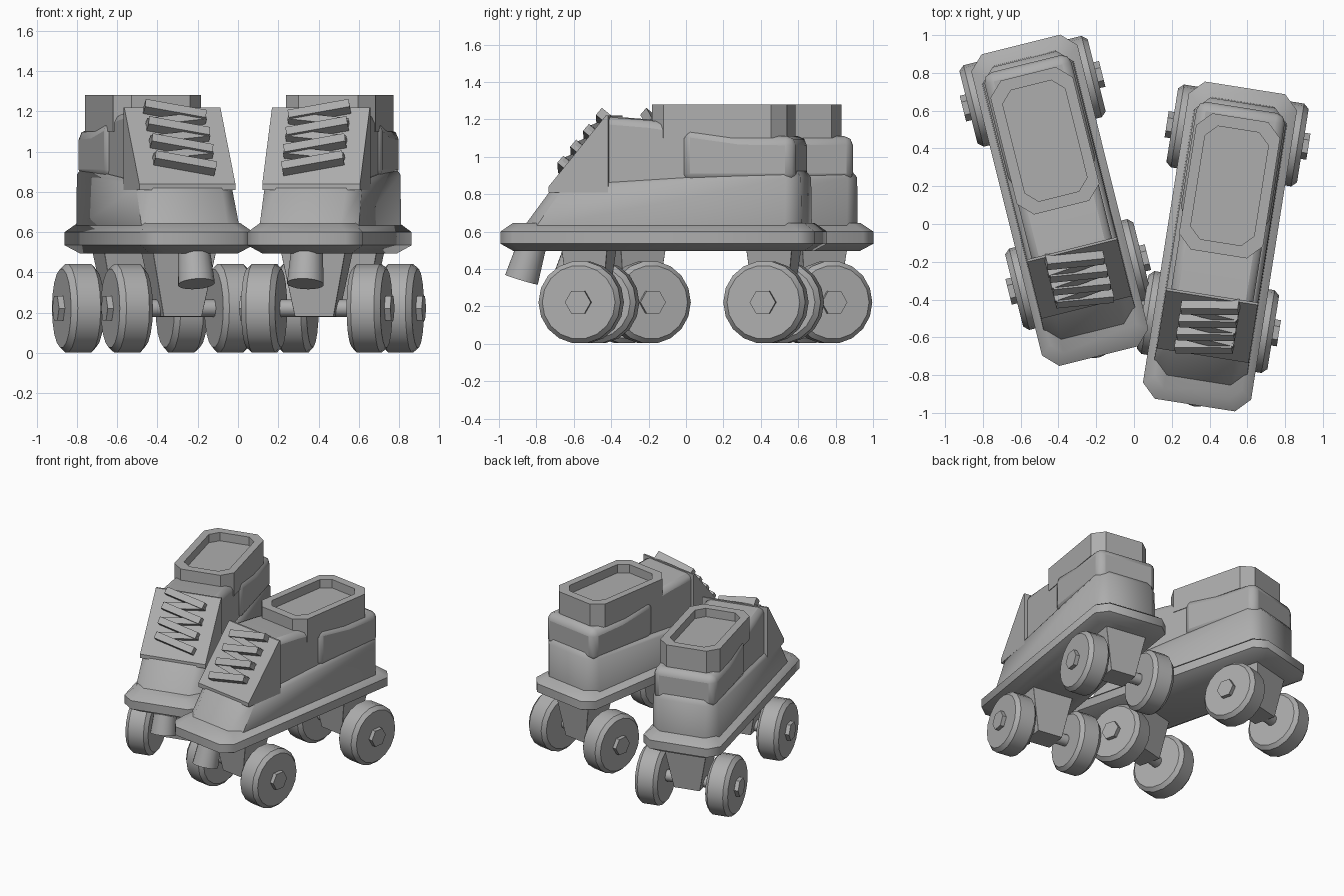
import bpy, bmesh, math
from mathutils import Matrix, Vector

cube = bpy.data.objects.get("Cube")
if cube:
    bpy.data.objects.remove(cube)

grey = bpy.data.materials.new("plain_grey")
grey.use_nodes = True
grey.diffuse_color = (0.42, 0.42, 0.42, 1)
grey.node_tree.nodes["Principled BSDF"].inputs["Base Color"].default_value = (0.42, 0.42, 0.42, 1)


def finish(bm, name, place, smooth=0, bevel=0):
    """Turn a bmesh into a placed object with optional bevel and smoothing."""
    bmesh.ops.recalc_face_normals(bm, faces=bm.faces)
    mesh = bpy.data.meshes.new(name)
    bm.to_mesh(mesh)
    bm.free()
    mesh.materials.append(grey)
    if smooth:
        mesh.shade_smooth()
        mesh.set_sharp_from_angle(angle=math.radians(smooth))
    obj = bpy.data.objects.new(name, mesh)
    bpy.context.collection.objects.link(obj)
    obj.matrix_world = place
    if bevel:
        mod = obj.modifiers.new("soft_edges", "BEVEL")
        mod.width = bevel
        mod.segments = 2
        mod.limit_method = "ANGLE"
        mod.angle_limit = math.radians(40)
    return obj


def loft(name, place, rings, smooth=0):
    """Stack chamfered rectangles: (front z, back z, half width, front y, back y, chamfer)."""
    bm = bmesh.new()
    loops = []
    for zf, zb, w, y0, y1, c in rings:
        half = [(w - c, y0), (w, y0 + c), (w, y1 - c), (w - c, y1)]
        outline = half + [(-x, y) for x, y in reversed(half)]
        loops.append([bm.verts.new((x, y, zf + (zb - zf) * (y - y0) / (y1 - y0)))
                      for x, y in outline])
    for a, b in zip(loops, loops[1:]):
        for i in range(len(a)):
            j = (i + 1) % len(a)
            bm.faces.new((a[i], a[j], b[j], b[i]))
    bm.faces.new(loops[0])
    bm.faces.new(loops[-1])
    return finish(bm, name, place, smooth)


def extrude_side(name, place, profile, w, smooth=0, bevel=0):
    """Extrude a side profile of (y, z) points across the width."""
    bm = bmesh.new()
    face = bm.faces.new([bm.verts.new((-w, y, z)) for y, z in profile])
    new = bmesh.ops.extrude_face_region(bm, geom=[face])["geom"]
    bmesh.ops.translate(bm, vec=(2 * w, 0, 0),
                        verts=[g for g in new if isinstance(g, bmesh.types.BMVert)])
    return finish(bm, name, place, smooth, bevel)


def turn(name, place, profile, sides, smooth=0):
    """Turn a (position, radius) profile around the local x axis."""
    bm = bmesh.new()
    loops = []
    for x, r in profile:
        angles = [2 * math.pi * i / sides for i in range(sides)]
        loops.append([bm.verts.new((x, r * math.cos(a), r * math.sin(a))) for a in angles])
    for a, b in zip(loops, loops[1:]):
        for i in range(sides):
            j = (i + 1) % sides
            bm.faces.new((a[i], a[j], b[j], b[i]))
    bm.faces.new(loops[0])
    bm.faces.new(loops[-1])
    return finish(bm, name, place, smooth)


def strap(name, place, start, end, out, width, height):
    """Flat lace bar between two points, raised along the outward direction."""
    along = end - start
    across = along.cross(out).normalized()
    basis = Matrix((along, across * width, out * height)).transposed().to_4x4()
    basis.translation = (start + end) / 2
    bm = bmesh.new()
    bmesh.ops.create_cube(bm, size=1, matrix=basis)
    return finish(bm, name, place)


def build_skate(side, x, y, degrees, hand):
    place = Matrix.Translation((x, y, 0)) @ Matrix.Rotation(math.radians(degrees), 4, "Z")

    # Sole plate and shoe body
    loft(side + "_sole", place, [
        (0.495, 0.495, 0.225, -0.785, 0.785, 0.06),
        (0.535, 0.535, 0.29, -0.85, 0.85, 0.075),
        (0.6, 0.6, 0.29, -0.85, 0.85, 0.075),
        (0.645, 0.645, 0.235, -0.79, 0.79, 0.06)], 50)
    loft(side + "_lower_shoe", place, [
        (0.62, 0.62, 0.25, -0.735, 0.775, 0.08),
        (0.82, 0.89, 0.245, -0.585, 0.77, 0.07),
        (0.845, 0.925, 0.225, -0.55, 0.745, 0.07)], 50)
    extrude_side(side + "_upper_shoe", place, [
        (-0.3, 0.82), (-0.3, 1.215), (-0.05, 1.195), (0.16, 1.165),
        (0.5, 1.1), (0.5, 0.82)], 0.22, 50, 0.04)
    extrude_side(side + "_heel_counter", place, [
        (0.13, 0.86), (0.13, 1.16), (0.45, 1.115), (0.745, 1.11), (0.745, 0.86)],
        0.237, 50, 0.05)

    # Ankle cuff with sunken opening
    loft(side + "_cuff", place, [
        (1.1, 1.1, 0.225, -0.04, 0.69, 0.075),
        (1.28, 1.28, 0.225, -0.04, 0.69, 0.075),
        (1.28, 1.28, 0.17, 0.022, 0.628, 0.06),
        (1.215, 1.215, 0.17, 0.022, 0.628, 0.06)])

    # Sloped tongue panel
    extrude_side(side + "_tongue", place, [
        (-0.585, 0.81), (-0.585, 0.84), (-0.275, 1.22), (-0.262, 1.22), (-0.262, 0.81)], 0.246)

    # Zigzag lacing on the panel
    low, high = Vector((0, -0.585, 0.84)), Vector((0, -0.275, 1.22))
    slope = (high - low).normalized()
    out = Vector((0, -slope.z, slope.y))
    reach = Vector((0.15 * hand, 0, 0))
    rise = slope * 0.035
    centres = [low + slope * (0.11 + 0.11 * i) + out * 0.02 for i in range(4)]
    for i, c in enumerate(centres):
        strap(f"{side}_lace_{i + 1}", place, c - reach - rise, c + reach + rise, out, 0.05, 0.07)
    for i, (a, b) in enumerate(zip(centres, centres[1:])):
        strap(f"{side}_cross_lace_{i + 1}", place, a + reach + rise, b - reach - rise,
              out, 0.045, 0.045)

    # Toe stop
    stop = (Matrix.Translation((0, -0.77, 0.343)) @ Matrix.Rotation(math.radians(-17), 4, "X")
            @ Matrix.Rotation(math.radians(-90), 4, "Y"))
    turn(side + "_toe_stop", place @ stop, [(0, 0.092), (0.2, 0.078)], 20, 40)

    # Trucks, axles, wheels and hex nuts
    for end, wy in (("front", -0.405), ("rear", 0.595)):
        name = f"{side}_{end}"
        axle = place @ Matrix.Translation((0, wy, 0.222))
        loft(name + "_truck", place @ Matrix.Translation((0, wy, 0)), [
            (0.18, 0.18, 0.097, -0.085, 0.085, 0.001),
            (0.52, 0.52, 0.165, -0.125, 0.125, 0.001)])
        turn(name + "_axle", axle, [(-0.3, 0.043), (0.3, 0.043)], 12, 40)
        for label, turned in (("inner", 0), ("outer", math.pi)):
            hub = axle @ Matrix.Rotation(turned, 4, "Z")
            turn(f"{name}_{label}_wheel", hub, [
                (0.18, 0.195), (0.205, 0.222), (0.322, 0.222), (0.35, 0.197)], 18, 30)
            turn(f"{name}_{label}_nut", hub, [(0.34, 0.07), (0.38, 0.07)], 6)


build_skate("left", 0.455, -0.119, -9, 1)
build_skate("right", -0.393, 0.1255, 14, -1)
